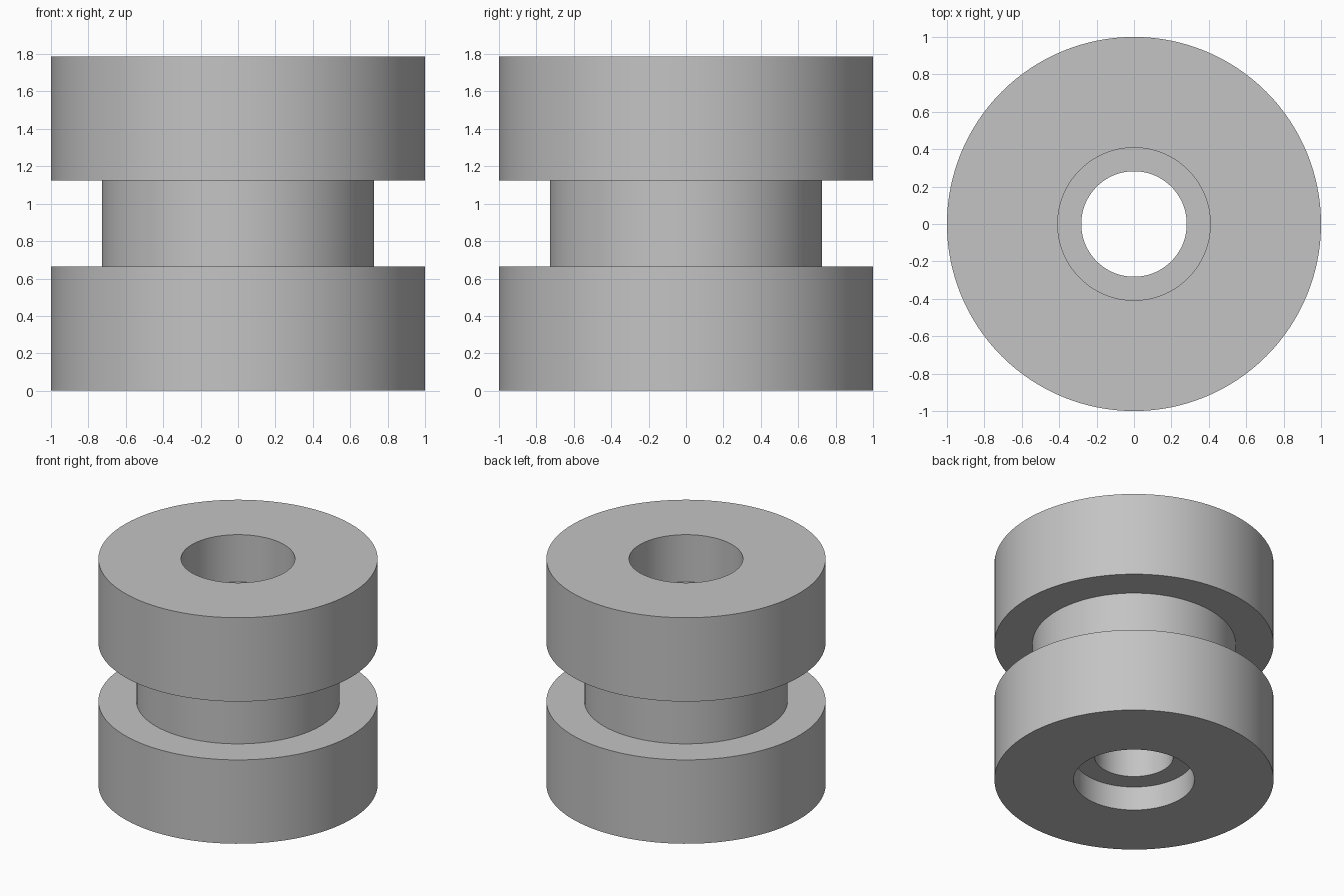
import bpy
import bmesh
import math

cube = bpy.data.objects.get("Cube")
if cube:
    bpy.data.objects.remove(cube, do_unlink=True)

# Main dimensions
SIDES = 128
HEIGHT = 1.787
FLANGE = 0.663           # height of each end flange
R_FLANGE, R_NECK = 1.0, 0.728
R_BORE = 0.282
R_TOP, TOP_DEPTH = 0.408, 0.374      # upper counterbore
R_BOTTOM, BOTTOM_DEPTH = 0.433, 0.19  # lower counterbore

# Plain grey material
grey = bpy.data.materials.new("plain_grey")
grey.use_nodes = True
colour = (0.55, 0.55, 0.55, 1)
grey.diffuse_color = colour
grey.node_tree.nodes["Principled BSDF"].inputs["Base Color"].default_value = colour


def lathe(name, profile):
    """Spin a closed (radius, height) profile around the z axis."""
    bm = bmesh.new()
    verts = [bm.verts.new((r, 0, z)) for r, z in profile]
    edges = [bm.edges.new((v, verts[(i + 1) % len(verts)]))
             for i, v in enumerate(verts)]
    bmesh.ops.spin(bm, geom=verts + edges, cent=(0, 0, 0), axis=(0, 0, 1),
                   angle=math.tau, steps=SIDES, use_merge=True)
    bmesh.ops.remove_doubles(bm, verts=bm.verts, dist=0.0001)
    bmesh.ops.recalc_face_normals(bm, faces=bm.faces)
    mesh = bpy.data.meshes.new(name)
    bm.to_mesh(mesh)
    bm.free()
    mesh.materials.append(grey)
    obj = bpy.data.objects.new(name, mesh)
    bpy.context.collection.objects.link(obj)
    bpy.ops.object.select_all(action="DESELECT")
    obj.select_set(True)
    bpy.context.view_layer.objects.active = obj
    bpy.ops.object.shade_smooth_by_angle(angle=math.radians(30))
    return obj


# Grooved bushing: outer wall going up, stepped bore coming down
outer = [(R_FLANGE, 0), (R_FLANGE, FLANGE),
         (R_NECK, FLANGE), (R_NECK, HEIGHT - FLANGE),
         (R_FLANGE, HEIGHT - FLANGE), (R_FLANGE, HEIGHT)]
bore = [(R_TOP, HEIGHT), (R_TOP, HEIGHT - TOP_DEPTH),
        (R_BORE, HEIGHT - TOP_DEPTH), (R_BORE, BOTTOM_DEPTH),
        (R_BOTTOM, BOTTOM_DEPTH), (R_BOTTOM, 0)]
lathe("grooved_bushing", outer + bore)
